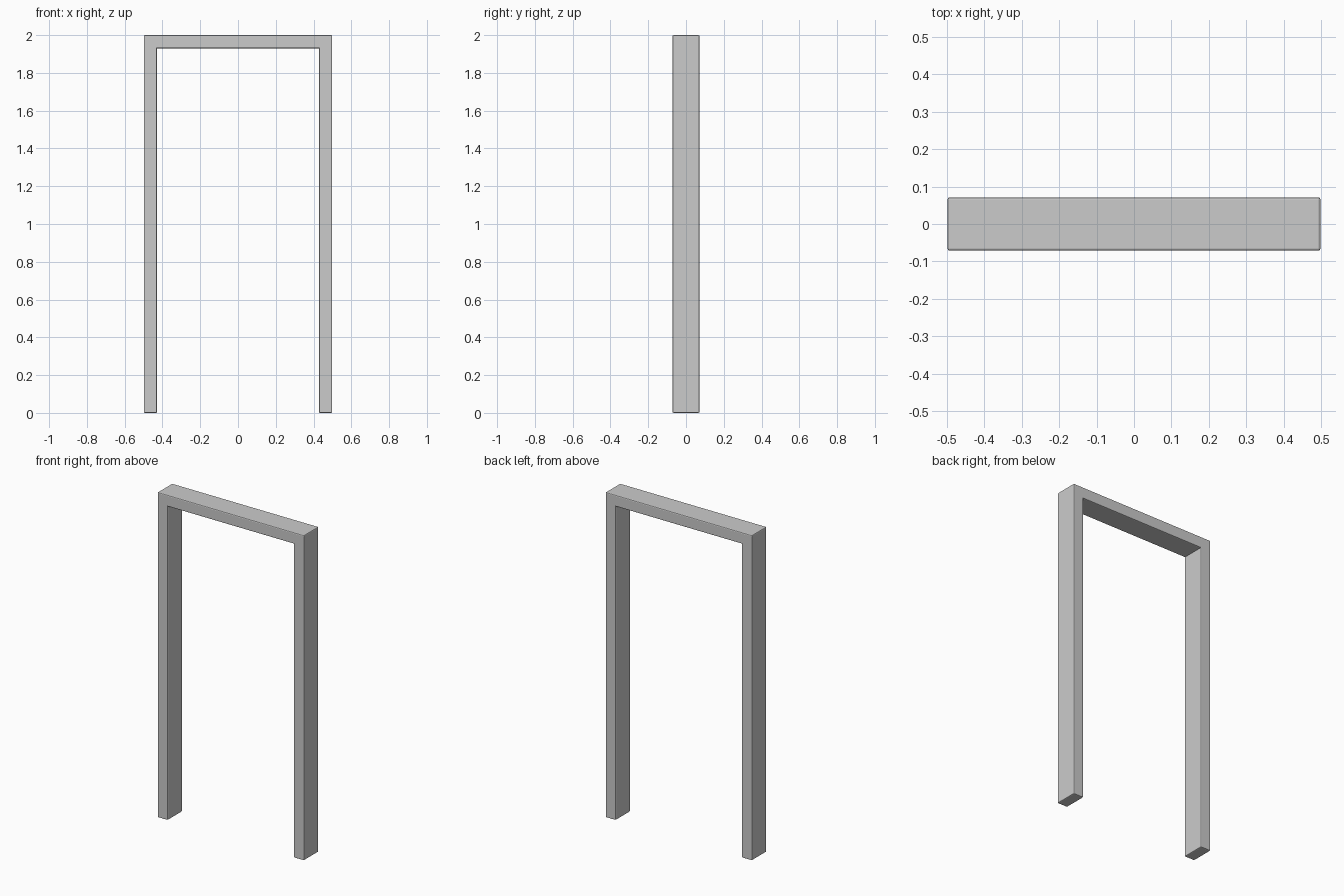
import bpy, bmesh

if "Cube" in bpy.data.objects:
    bpy.data.objects.remove(bpy.data.objects["Cube"])

W, D, H, T = 0.4985, 0.0715, 2.0, 0.07  # half width, half depth, height, bar thickness

# Door frame: inverted U profile extruded through its depth
profile = [(-W, 0), (-W, H), (W, H), (W, 0),
           (W - T, 0), (W - T, H - T), (T - W, H - T), (T - W, 0)]
bm = bmesh.new()
weight = bm.edges.layers.float.new("bevel_weight_edge")
face = bm.faces.new([bm.verts.new((x, -D, z)) for x, z in profile])
ext = bmesh.ops.extrude_face_region(bm, geom=[face])
bmesh.ops.translate(bm, vec=(0, 2 * D, 0),
                    verts=[g for g in ext["geom"] if isinstance(g, bmesh.types.BMVert)])
# Make sure both the front and the back are closed
if not any(all(v.co.y < 0 for v in f.verts) for f in bm.faces):
    bmesh.ops.holes_fill(bm, edges=bm.edges[:], sides=0)
bmesh.ops.recalc_face_normals(bm, faces=bm.faces[:])

# Soft edges everywhere except the two concave inner corners
for e in bm.edges:
    e[weight] = 1.0 if e.is_convex else 0.0

mesh = bpy.data.meshes.new("door_frame")
bm.to_mesh(mesh)
bm.free()
frame = bpy.data.objects.new("door_frame", mesh)
bpy.context.collection.objects.link(frame)

bevel = frame.modifiers.new("soft_edges", 'BEVEL')
bevel.limit_method = 'WEIGHT'
bevel.width = 0.006
bevel.segments = 2

bpy.context.view_layer.objects.active = frame
frame.select_set(True)
bpy.ops.object.shade_flat()
